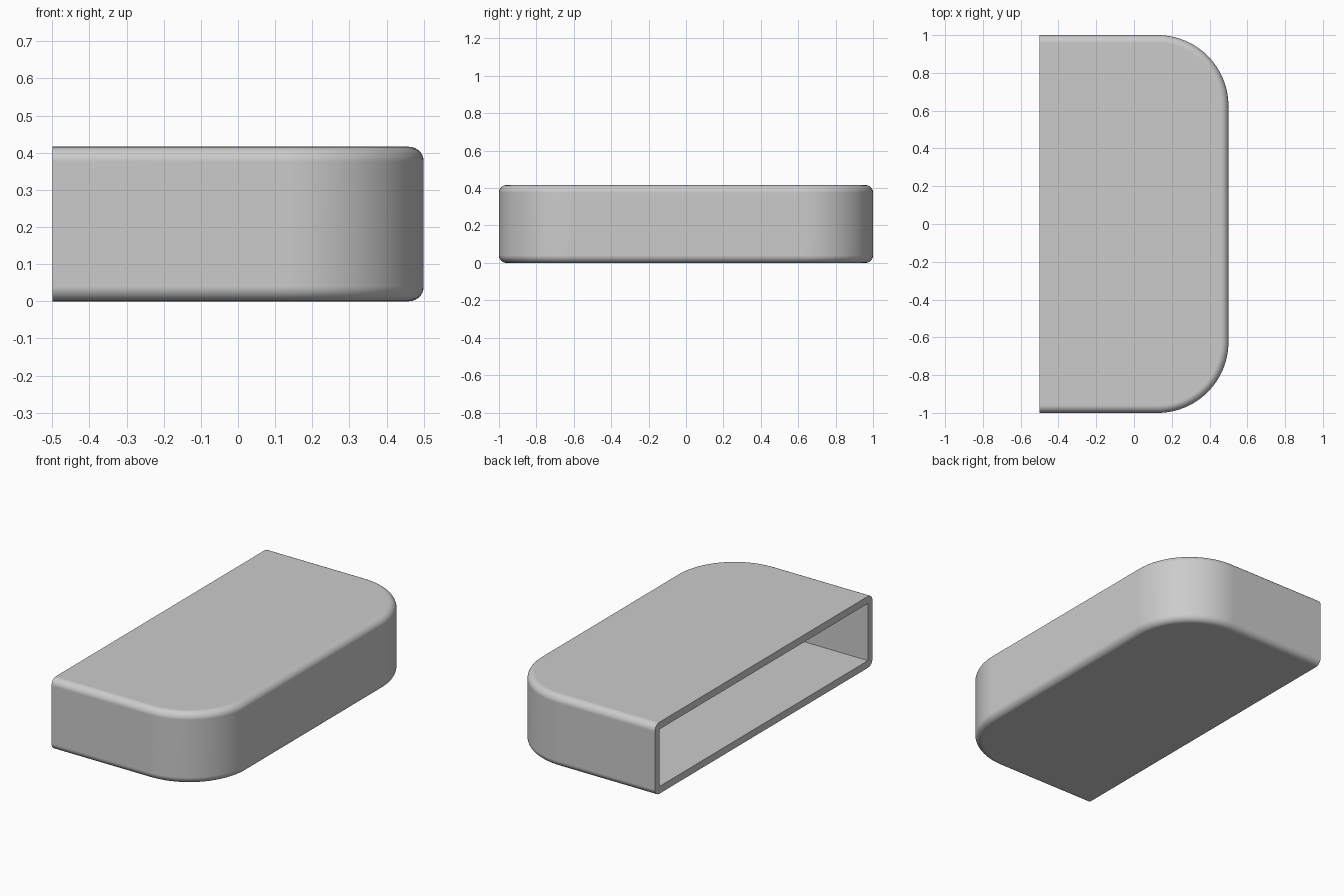
import bpy, bmesh
from math import sin, cos, pi

if "Cube" in bpy.data.objects:
    bpy.data.objects.remove(bpy.data.objects["Cube"])

HEIGHT, WALL, FILLET, CORNER = 0.416, 0.042, 0.04, 0.375
ARC_STEPS, FILLET_STEPS = 24, 8

grey = bpy.data.materials.new("plain grey")
grey.use_nodes = True
colour = (0.6, 0.6, 0.6, 1)
grey.diffuse_color = colour
grey.node_tree.nodes["Principled BSDF"].inputs["Base Color"].default_value = colour

bm = bmesh.new()


def outline(inset, z):
    """Open U-shaped plan, starting and ending at the cut end."""
    radius = CORNER - inset
    arc = [(0.5 - CORNER + radius * sin(a), 1 - CORNER + radius * cos(a))
           for a in (pi / 2 * i / ARC_STEPS for i in range(ARC_STEPS + 1))]
    half = [(-0.5, 1 - inset)] + arc
    plan = half + [(x, -y) for x, y in reversed(half)]
    return [bm.verts.new((x, y, z)) for x, y in plan]


def loft(rings):
    """Skin neighbouring outlines and cap the first and last."""
    for low, high in zip(rings, rings[1:]):
        for i in range(len(low) - 1):
            bm.faces.new((low[i], low[i + 1], high[i + 1], high[i]))
    bm.faces.new(rings[0])
    bm.faces.new(rings[-1])


# Outer skin with rounded lower and upper rims
steps = [pi / 2 * k / FILLET_STEPS for k in range(FILLET_STEPS + 1)]
lower = [(FILLET * (1 - sin(a)), FILLET * (1 - cos(a))) for a in steps]
upper = [(inset, HEIGHT - z) for inset, z in reversed(lower)]
outer = [outline(inset, z) for inset, z in lower + upper]
loft(outer)

# Hollow inside with square rims
inner = [outline(WALL, WALL), outline(WALL, HEIGHT - WALL)]
loft(inner)

# Flat rim around the opening
for end in (0, -1):
    bm.faces.new([ring[end] for ring in outer] + [inner[1][end], inner[0][end]])
for o, i in ((outer[0], inner[0]), (outer[-1], inner[1])):
    bm.faces.new((o[0], o[-1], i[-1], i[0]))

bmesh.ops.recalc_face_normals(bm, faces=bm.faces)
mesh = bpy.data.meshes.new("hollow_end_cap")
bm.to_mesh(mesh)
bm.free()
mesh.materials.append(grey)
cap = bpy.data.objects.new("hollow_end_cap", mesh)
bpy.context.collection.objects.link(cap)

# Smooth rounding with crisp edges and flat broad faces
bpy.ops.object.select_all(action="DESELECT")
cap.select_set(True)
bpy.context.view_layer.objects.active = cap
bpy.ops.object.shade_smooth_by_angle(angle=pi / 6)
weighted = cap.modifiers.new("flat_broad_faces", "WEIGHTED_NORMAL")
weighted.keep_sharp = True
